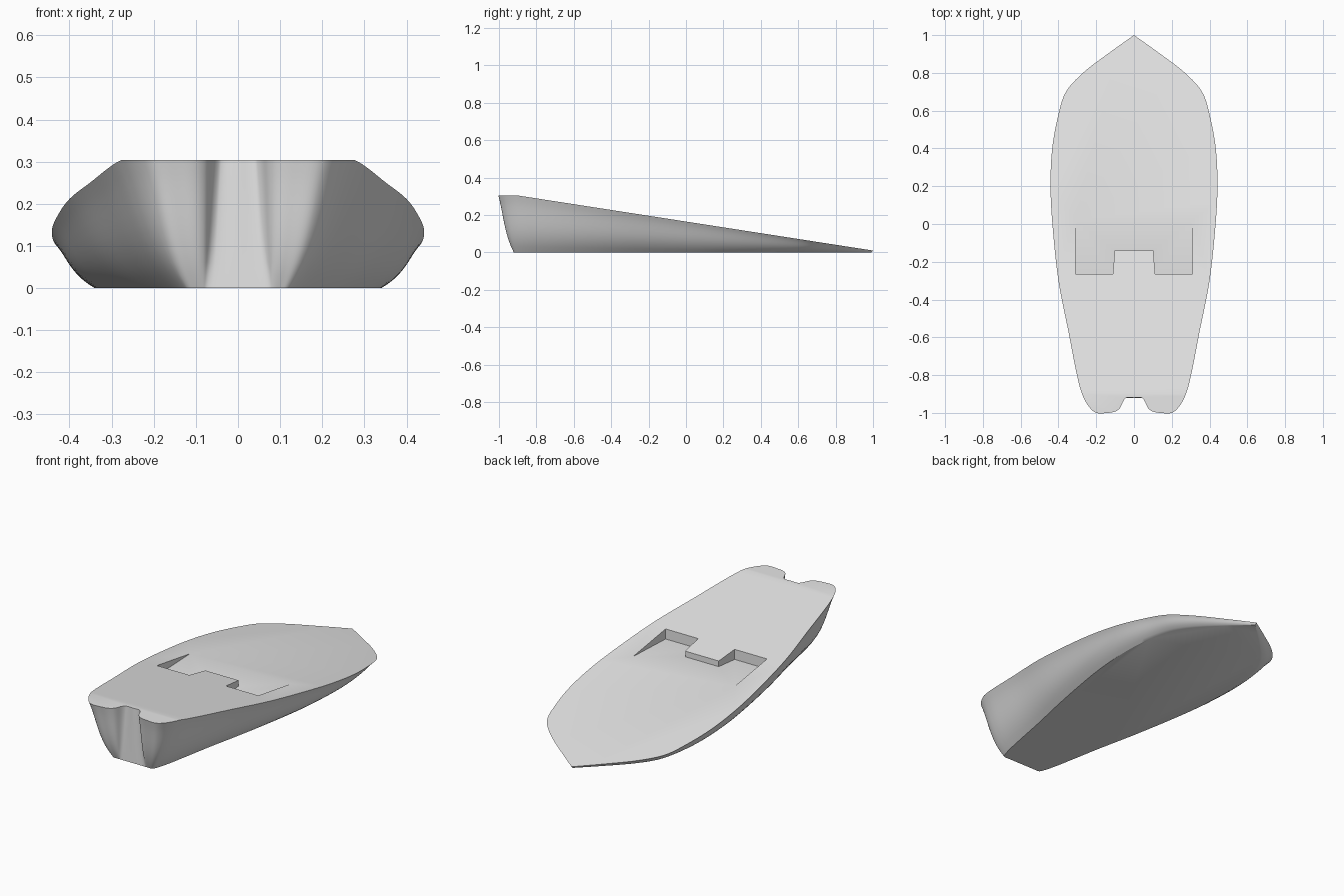
import bpy, bmesh, math
from mathutils import Vector

cube = bpy.data.objects.get("Cube")
if cube:
    bpy.data.objects.remove(cube, do_unlink=True)

STERN_BREAK = -0.9   # the deck is level behind this line
LEVELS = 10          # hull rows between bottom and deck
STEPS = 5            # curve steps between profile points

grey = bpy.data.materials.new("hull_grey")
grey.use_nodes = True
grey.diffuse_color = (0.8, 0.8, 0.8, 1)
grey.node_tree.nodes["Principled BSDF"].inputs["Base Color"].default_value = (0.8, 0.8, 0.8, 1)

# Half outline from stern centre to bow: deck x, deck y, bottom x, bottom y
PROFILE = [Vector(p) for p in (
    (0, -.92, 0, -.92), (.04, -.92, .06, -.92), (.055, -.935, .074, -.92),
    (.075, -.975, .083, -.92), (.1, -.993, .09, -.92), (.14, -1, .1, -.92),
    (.2, -1, .115, -.92), (.24, -.965, .126, -.91), (.275, STERN_BREAK, .143, -.86),
    (.302, -.8, .163, -.77), (.347, -.57, .207, -.54), (.4, -.3, .262, -.28),
    (.432, 0, .315, .02), (.442, .2, .335, .2), (.433, .4, .34, .39),
    (.4, .58, .323, .55), (.36, .7, .287, .67), (.27, .8, .22, .77),
    (.14, .9, .11, .885), (0, 1, 0, .99))]


def smooth_path(pts):
    """Curve through the points, with tangents scaled by chord length."""
    last = len(pts) - 1
    chord = [(b - a).length for a, b in zip(pts, pts[1:])]
    tangent = []
    for i in range(last + 1):
        a, b = max(i - 1, 0), min(i + 1, last)
        tangent.append((pts[b] - pts[a]) / sum(chord[a:b]))
    path = []
    for i in range(last):
        for k in range(STEPS):
            t = k / STEPS
            h = 3 * t * t - 2 * t ** 3
            path.append(pts[i] * (1 - h) + pts[i + 1] * h
                        + tangent[i] * chord[i] * (t * (1 - t) ** 2)
                        - tangent[i + 1] * chord[i] * (t * t * (1 - t)))
    path.append(pts[-1])
    return path


def deck_z(y):
    return 0.01 + 0.155 * (1 - max(y, STERN_BREAK))


def new_object(name, bm):
    bmesh.ops.recalc_face_normals(bm, faces=bm.faces[:])
    mesh = bpy.data.meshes.new(name)
    bm.to_mesh(mesh)
    bm.free()
    mesh.materials.append(grey)
    obj = bpy.data.objects.new(name, mesh)
    bpy.context.collection.objects.link(obj)
    return obj


# Hull lofted from the flat bottom outline to the deck outline
half = smooth_path(PROFILE)
outline = half + [Vector((-p[0], p[1], -p[2], p[3])) for p in half[-2:0:-1]]
bm = bmesh.new()
rows = []
for level in range(LEVELS + 1):
    t = level / LEVELS
    f = t + 0.9 * t * (1 - t) ** 2      # bulge at the bilge
    rows.append([bm.verts.new((p[2] + (p[0] - p[2]) * f,
                               p[3] + (p[1] - p[3]) * f,
                               deck_z(p[1]) * t)) for p in outline])
count = len(outline)
for low, high in zip(rows, rows[1:]):
    for i in range(count):
        j = (i + 1) % count
        bm.faces.new((low[i], low[j], high[j], high[i]))

# Flat bottom, sloping deck and level stern deck
bm.faces.new(rows[0])
deck = rows[-1]
bm.faces.new([v for v in deck if v.co.y >= STERN_BREAK - 1e-5])
bm.faces.new([v for v in deck if v.co.y <= STERN_BREAK + 1e-5])
hull = new_object("hull", bm)

# Foot recess, with a block left standing in the middle of its rear wall
corners = [(.31, .1), (.31, -.265), (.112, -.265), (.102, -.14)]
corners += [(-x, y) for x, y in reversed(corners)]
bm = bmesh.new()
floor = [bm.verts.new((x, y, 0.161 + 0.04 * y)) for x, y in corners]
top = [bm.verts.new((x, y, 0.4)) for x, y in corners]
bm.faces.new(floor)
bm.faces.new(top)
for i in range(len(corners)):
    j = (i + 1) % len(corners)
    bm.faces.new((floor[i], floor[j], top[j], top[i]))
cutter = new_object("recess_cutter", bm)
cutter.hide_render = True

cut = hull.modifiers.new("recess", "BOOLEAN")
cut.operation = "DIFFERENCE"
cut.solver = "EXACT"
cut.object = cutter
bpy.ops.object.select_all(action="DESELECT")
hull.select_set(True)
bpy.context.view_layer.objects.active = hull
bpy.ops.object.modifier_apply(modifier=cut.name)
bpy.data.objects.remove(cutter, do_unlink=True)

# Smooth sides with crisp deck, bottom and recess edges
bpy.ops.object.shade_smooth_by_angle(angle=math.radians(30))
